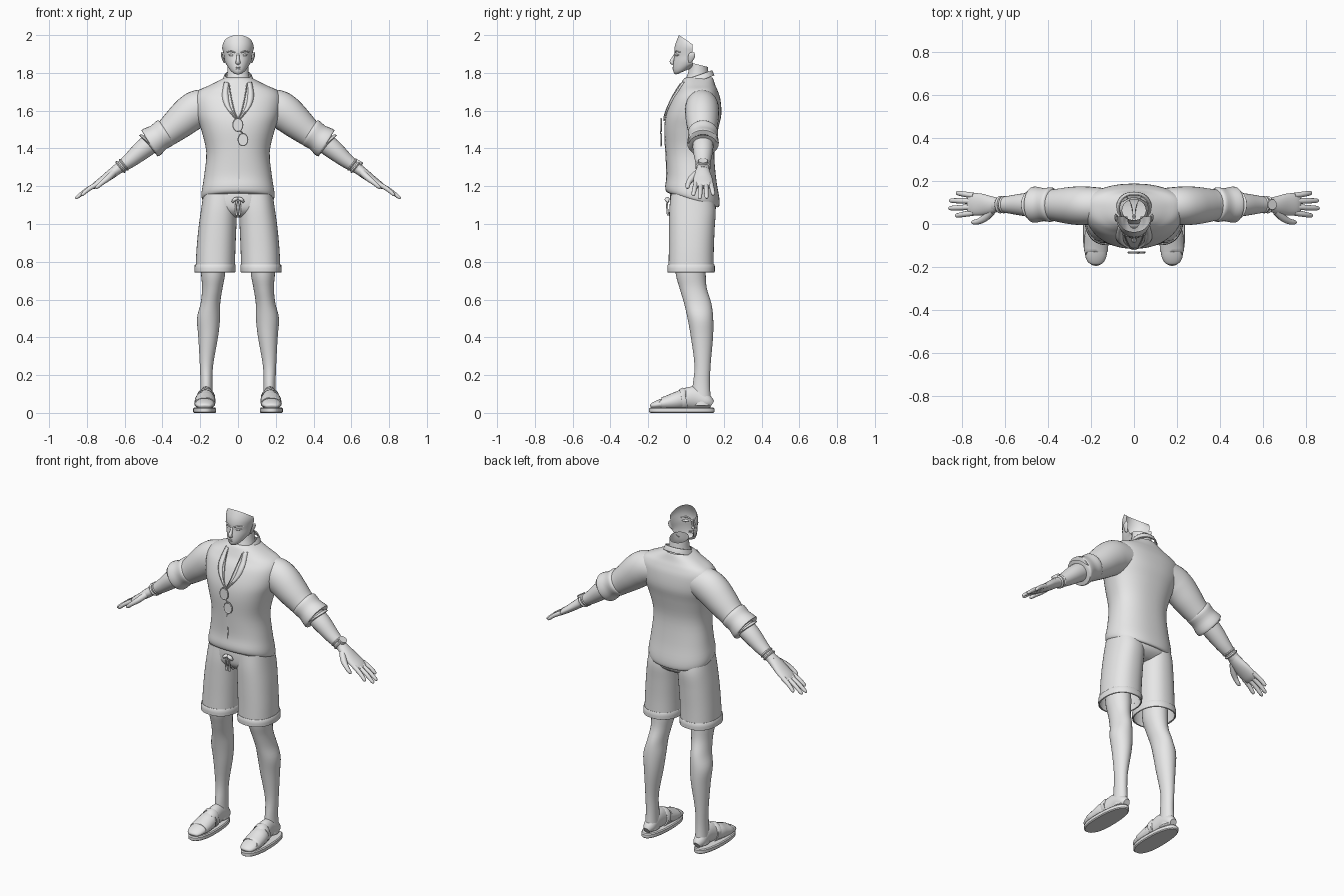
import bpy, bmesh, math
from mathutils import Vector
from mathutils.bvhtree import BVHTree

grey = bpy.data.materials.new("plain_grey")
grey.diffuse_color = (0.8, 0.8, 0.8, 1)


def spline(rows, n):
    """Catmull-Rom interpolation of number rows."""
    out = []
    for i in range(len(rows) - 1):
        p0, p1, p2 = rows[max(i - 1, 0)], rows[i], rows[i + 1]
        p3 = rows[min(i + 2, len(rows) - 1)]
        for k in range(n):
            t = k / n
            out.append([0.5 * (2 * b + (c - a) * t + (2 * a - 5 * b + 4 * c - d) * t * t
                               + (3 * b - a - 3 * c + d) * t ** 3)
                        for a, b, c, d in zip(p0, p1, p2, p3)])
    return out + [list(rows[-1])]


def skin(name, rings, closed=True, caps=(False, False), mirror=False, thick=0.0, angle=50):
    """Join rows of points into a surface."""
    bm = bmesh.new()
    vs = [[bm.verts.new(p) for p in r] for r in rings]
    m = len(rings[0])
    for a, b in zip(vs, vs[1:]):
        for j in range(m if closed else m - 1):
            k = (j + 1) % m
            bm.faces.new((a[j], a[k], b[k], b[j]))
    if caps[0]:
        bm.faces.new(vs[0][::-1])
    if caps[1]:
        bm.faces.new(vs[-1])
    bmesh.ops.recalc_face_normals(bm, faces=bm.faces)
    me = bpy.data.meshes.new(name)
    bm.to_mesh(me)
    bm.free()
    ob = bpy.data.objects.new(name, me)
    bpy.context.collection.objects.link(ob)
    me.materials.append(grey)
    bpy.ops.object.select_all(action='DESELECT')
    ob.select_set(True)
    bpy.context.view_layer.objects.active = ob
    bpy.ops.object.shade_smooth_by_angle(angle=math.radians(angle))
    if thick:
        ob.modifiers.new("thickness", 'SOLIDIFY').thickness = thick
    if mirror:
        md = ob.modifiers.new("mirror", 'MIRROR')
        md.use_mirror_merge = False
    return ob


def spow(v, e):
    return math.copysign(abs(v) ** e, v)


def body(name, rows, n=4, m=40, e=0.87, **kw):
    """Upright loft; row = z, centre x, half width, front y, mid y, back y, slope."""
    rings = []
    for z, cx, w, yf, yc, yb, s in spline(rows, n):
        ring = []
        for j in range(m):
            a = 2 * math.pi * j / m
            c, d = spow(math.cos(a), e), spow(math.sin(a), e)
            y = yc + d * (yb - yc if d > 0 else yc - yf)
            ring.append((cx + w * c, y, z + s * (y - yc)))
        rings.append(ring)
    return skin(name, rings, **kw)


def tube(name, rows, side=(0, 1, 0), n=4, m=20, caps=(True, True), **kw):
    """Loft along a path; row = x, y, z, radius along side, radius across."""
    pts = spline(rows, n)
    rings = []
    for i, p in enumerate(pts):
        t = Vector(pts[min(i + 1, len(pts) - 1)][:3]) - Vector(pts[max(i - 1, 0)][:3])
        t.normalize()
        u = Vector(side)
        u = (u - t * u.dot(t)).normalized()
        v = t.cross(u)
        rings.append([Vector(p[:3]) + u * p[3] * math.cos(2 * math.pi * j / m)
                      + v * p[4] * math.sin(2 * math.pi * j / m) for j in range(m)])
    return skin(name, rings, caps=caps, **kw)


# Shirt body, blouson hem dipping at the back
shirt = body("shirt_body", [
    (1.125, 0, .165, -.085, .04, .155, -.29), (1.13, 0, .188, -.104, .04, .174, -.29),
    (1.165, 0, .193, -.11, .04, .177, -.24), (1.25, 0, .18, -.103, .04, .16, -.1),
    (1.38, 0, .168, -.108, .04, .15, 0), (1.5, 0, .195, -.115, .045, .17, 0),
    (1.58, 0, .222, -.105, .06, .187, 0), (1.66, 0, .232, -.075, .08, .182, 0),
    (1.705, 0, .21, -.045, .085, .168, 0), (1.735, 0, .15, -.03, .08, .155, 0),
    (1.765, 0, .09, -.015, .07, .145, 0), (1.775, 0, .07, 0, .07, .14, 0)], m=56)
tree = BVHTree.FromPolygons([v.co for v in shirt.data.vertices],
                            [p.vertices for p in shirt.data.polygons])


def on_shirt(x, z, off=0.005):
    hit = tree.ray_cast(Vector((x, -1, z)), Vector((0, 1, 0)))[0]
    return Vector((x, (hit.y if hit else 0) - off, z))


# Collar stand, lapels and front seam
body("collar", [(1.755, 0, .085, -.022, .06, .15, .35), (1.775, 0, .077, -.012, .065, .144, .35),
                (1.79, 0, .07, 0, .07, .138, .35)], thick=.006)
inner = spline([(0, 1.55), (.04, 1.62), (.052, 1.69), (.05, 1.75)], 5)
outer = spline([(.006, 1.545), (.066, 1.62), (.084, 1.68), (.074, 1.752)], 5)
skin("lapel", [[on_shirt(*a, .004), on_shirt((a[0] + b[0]) / 2, (a[1] + b[1]) / 2, .009),
                on_shirt(*b, .004)] for a, b in zip(inner, outer)],
     closed=False, mirror=True, thick=.006)
tube("front_seam", [(*on_shirt(.004, z, 0), .004, .002) for z in (1.17, 1.25, 1.35, 1.45, 1.54)],
     side=(1, 0, 0), m=6)

# Sleeves with rolled cuffs
tube("sleeve", [(.12, .085, 1.63, .08, .08), (.2, .085, 1.615, .088, .097),
                (.25, .085, 1.588, .09, .097), (.307, .086, 1.54, .085, .088),
                (.37, .088, 1.487, .074, .074), (.42, .09, 1.455, .068, .068)], m=28, mirror=True)
tube("rolled_cuff", [(.375, .09, 1.49, .068, .068), (.385, .09, 1.483, .08, .078),
                     (.42, .09, 1.459, .077, .074), (.452, .09, 1.437, .083, .082),
                     (.468, .09, 1.426, .081, .08), (.466, .09, 1.428, .055, .055)],
     n=3, m=28, mirror=True)

# Forearms, hands, fingers
tube("forearm", [(.43, .09, 1.45, .055, .055), (.5, .09, 1.398, .054, .052),
                 (.566, .09, 1.342, .044, .041), (.62, .09, 1.303, .034, .031),
                 (.65, .09, 1.282, .034, .027)], mirror=True)
tube("palm", [(.635, .09, 1.292, .033, .027), (.67, .088, 1.266, .043, .026),
              (.71, .09, 1.236, .051, .022), (.75, .092, 1.208, .052, .018),
              (.77, .093, 1.195, .046, .012)], mirror=True)
for label, y0, tip in (("index", .052, (.83, .038, 1.152)), ("middle", .079, (.862, .073, 1.135)),
                       ("ring", .106, (.858, .109, 1.137)), ("little", .132, (.826, .145, 1.155))):
    a, b = Vector((.745, y0, 1.212)), Vector(tip)
    mid = (a + b) / 2 + Vector((.003, 0, .003))
    tube(label + "_finger", [(*a, .0135, .014), (*mid, .0125, .012),
                             (*a.lerp(b, .92), .010, .009), (*b, .003, .003)],
         n=3, m=10, mirror=True)
tube("thumb", [(.66, .06, 1.27, .018, .018), (.69, .03, 1.242, .018, .017),
               (.72, .013, 1.218, .014, .013), (.745, .008, 1.196, .011, .01),
               (.755, .008, 1.188, .003, .003)], n=3, m=10, mirror=True)

# Bracelets and a watch face on one wrist
for i, x in enumerate((.605, .622)):
    z = 1.314 - i * .012
    tube("bracelet", [(x - .005, .09, z + .004, .036, .034), (x, .09, z, .041, .039),
                      (x + .005, .09, z - .004, .036, .034)], n=2, mirror=True)
tube("watch_face", [(.632, .09, 1.318, .024, .024), (.643, .09, 1.336, .024, .024)], n=1)

# Shorts: seat, legs, hem bands, drawstring
body("shorts_seat", [(1.2, 0, .17, -.08, .035, .14, 0), (1.14, 0, .181, -.086, .035, .155, 0),
                     (1.08, 0, .186, -.08, .035, .158, 0), (1.045, 0, .15, -.05, .035, .12, 0),
                     (1.035, 0, .08, -.02, .035, .08, 0)], caps=(False, True))
body("shorts_leg", [(1.16, .093, .09, -.08, .035, .14, 0), (1.08, .1, .095, -.088, .035, .157, 0),
                    (.98, .109, .1, -.09, .032, .152, 0), (.86, .117, .103, -.091, .028, .147, 0),
                    (.75, .121, .104, -.093, .028, .147, 0)], mirror=True)
body("shorts_hem", [(.785, .12, .103, -.092, .028, .147, 0), (.782, .121, .108, -.098, .028, .152, 0),
                    (.745, .122, .108, -.098, .028, .152, 0), (.745, .122, .1, -.09, .028, .144, 0)],
     n=2, mirror=True)
tube("drawstring_bow", [(0, -.095, 1.135, .008, .008), (.018, -.1, 1.13, .014, .01),
                        (.03, -.095, 1.115, .004, .006)], m=10, mirror=True)
tube("drawstring_end", [(.004, -.098, 1.13, .006, .005), (.012, -.1, 1.09, .005, .005),
                        (.008, -.095, 1.045, .007, .006)], side=(1, 0, 0), m=8, mirror=True)
tube("fly", [(0, -.05, 1.16, .03, .03), (0, -.055, 1.1, .022, .03), (0, -.035, 1.04, .008, .02)],
     side=(1, 0, 0), m=12)

# Bare legs
body("leg", [(.86, .135, .067, -.06, .02, .1, 0), (.74, .132, .064, -.055, .025, .104, 0),
             (.66, .136, .054, -.034, .04, .11, 0), (.58, .146, .052, -.01, .06, .134, 0),
             (.5, .156, .061, .008, .075, .144, 0), (.4, .158, .052, .026, .08, .143, 0),
             (.25, .167, .035, .045, .085, .13, 0), (.14, .167, .032, .035, .085, .127, 0),
             (.04, .168, .037, .03, .085, .135, 0)], m=28, e=1, mirror=True)

# Slip-on shoes: foot, sole, broad upper band and strap
tube("foot", [(.168, .138, .045, .02, .02), (.168, .11, .06, .035, .038), (.168, .05, .08, .037, .058),
              (.17, -.01, .075, .043, .053), (.174, -.08, .056, .051, .035),
              (.177, -.145, .045, .05, .024), (.177, -.18, .037, .034, .014),
              (.177, -.188, .034, .01, .005)], side=(1, 0, 0), mirror=True)
body("sole", [(0, .177, .056, -.188, -.04, .145, 0), (.005, .177, .061, -.195, -.04, .15, 0),
              (.022, .177, .061, -.195, -.04, .15, 0), (.028, .177, .056, -.19, -.04, .145, 0)],
     n=1, caps=(True, True), mirror=True, angle=30)
tube("shoe_upper", [(.172, -.035, .066, .05, .046), (.174, -.04, .066, .054, .049),
                    (.175, -.09, .055, .056, .04), (.177, -.125, .05, .055, .033),
                    (.177, -.13, .05, .05, .028)], side=(1, 0, 0), n=2, mirror=True)
tube("shoe_strap", [(.17, .0, .076, .044, .053), (.17, -.003, .076, .05, .059),
                    (.172, -.025, .07, .052, .055), (.172, -.028, .07, .045, .05)],
     side=(1, 0, 0), n=1, mirror=True)

# Neck, open at the top
body("neck", [(1.69, 0, .08, -.02, .06, .12, 0), (1.76, 0, .064, -.002, .06, .124, -.05),
              (1.8, 0, .057, .012, .062, .12, -.1), (1.845, 0, .055, .018, .062, .115, -.25)], e=1)

# Face shell, open behind; row = z, half width, front y, slope towards the back
rings = []
for z, w, yf, s in spline([(1.805, .03, -.02, .4), (1.792, .046, -.053, .55), (1.805, .056, -.066, .4),
                           (1.83, .064, -.069, .2), (1.86, .071, -.066, .05), (1.89, .075, -.061, 0),
                           (1.92, .079, -.062, -.1), (1.95, .083, -.057, -.25),
                           (1.98, .083, -.046, -.5), (2.0, .078, -.037, -.68)], 3):
    ring = []
    for j in range(25):
        a = math.pi * (j / 24 - .5)
        y = .035 - (.035 - yf) * math.cos(a) ** .95
        ring.append((w * math.sin(a), y, z + s * (y - yf)))
    rings.append(ring)
skin("face", rings, closed=False)

# Nose, brows, eyes, lips and ears
tube("nose", [(0, -.056, 1.9, .007, .007), (0, -.066, 1.878, .008, .009), (0, -.076, 1.86, .012, .011),
              (0, -.07, 1.85, .012, .008), (0, -.064, 1.846, .005, .004)], side=(1, 0, 0), n=3, m=12)
tube("brow", [(.012, -.058, 1.906, .003, .004), (.035, -.052, 1.914, .004, .005),
              (.06, -.03, 1.91, .002, .002)], side=(0, 0, 1), m=8, mirror=True)
tube("eye", [(.016, -.05, 1.892, .002, .006), (.032, -.046, 1.894, .007, .01),
             (.05, -.035, 1.894, .002, .006)], side=(0, 0, 1), m=10, mirror=True)
for z, r in ((1.829, .004), (1.821, .005)):
    tube("lip", [(-.022, -.058, z, .001, .002), (0, -.067, z, r, .005), (.022, -.058, z, .001, .002)],
         side=(0, 0, 1), m=8)
tube("ear", [(.071, .02, 1.853, .006, .004), (.077, .024, 1.868, .013, .006),
             (.084, .03, 1.89, .018, .006), (.086, .034, 1.905, .012, .004),
             (.084, .034, 1.91, .003, .002)], m=12, mirror=True)

# Glasses hanging from a cord at the neckline
tube("neck_cord", [(*on_shirt(x, z, .008), .003, .003)
                   for x, z in ((.048, 1.745), (.038, 1.68), (.02, 1.6), (.003, 1.56))],
     side=(1, 0, 0), m=6, mirror=True)
for x, z, w, h in ((-.001, 1.525, .026, .034), (.026, 1.447, .025, .032)):
    tube("glasses_lens", [(x, -.129, z, w, h), (x, -.134, z, w, h)], side=(1, 0, 0), n=1)
    rim = [(x + w * math.cos(a), -.132, z + h * math.sin(a), .004, .004)
           for a in [i * math.pi / 8 for i in range(17)]]
    tube("glasses_rim", rim, n=1, m=6)
tube("glasses_bridge", [(.006, -.132, 1.495, .003, .003), (.02, -.136, 1.485, .003, .003),
                        (.02, -.132, 1.475, .003, .003)], side=(1, 0, 0), m=6)
